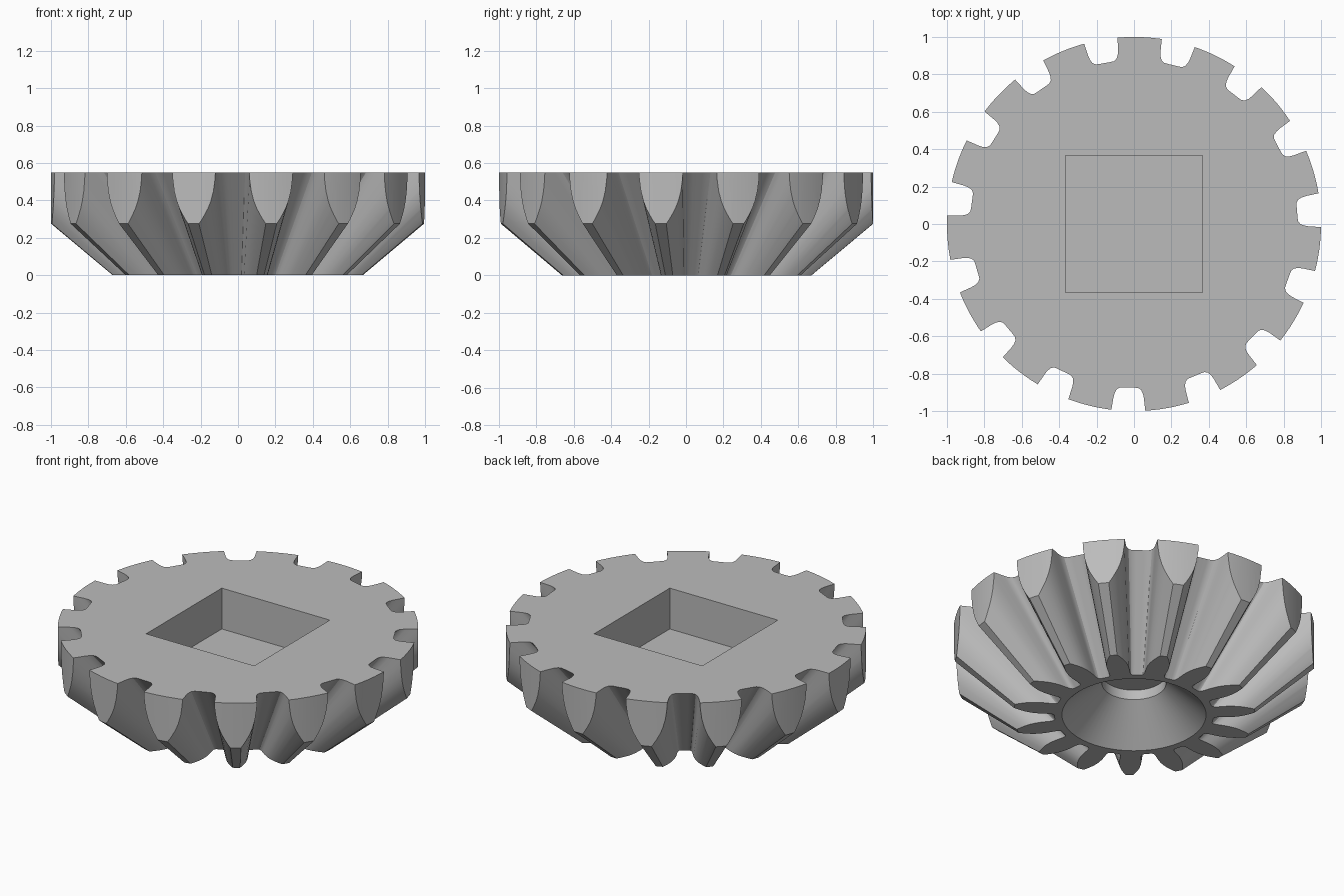
import bpy, bmesh, math

cube = bpy.data.objects.get("Cube")
if cube:
    bpy.data.objects.remove(cube, do_unlink=True)

TEETH = 15
PHASE = math.radians(88.25)
HEIGHT = 0.55
APEX = 0.56  # depth of the cone apex below the base

steel = bpy.data.materials.new("plain grey")
grey = (0.5, 0.5, 0.5, 1)
steel.diffuse_color = grey
steel.use_nodes = True
steel.node_tree.nodes["Principled BSDF"].inputs["Base Color"].default_value = grey


def loft(name, rings):
    """Closed solid through rings of equal point count, capped at both ends."""
    bm = bmesh.new()
    loops = [[bm.verts.new(p) for p in ring] for ring in rings]
    n = len(loops[0])
    for low, high in zip(loops, loops[1:]):
        for i in range(n):
            j = (i + 1) % n
            bm.faces.new((low[i], low[j], high[j], high[i]))
    bm.faces.new(loops[0][::-1])
    bm.faces.new(loops[-1])
    mesh = bpy.data.meshes.new(name)
    bm.to_mesh(mesh)
    bm.free()
    mesh.materials.append(steel)
    obj = bpy.data.objects.new(name, mesh)
    bpy.context.collection.objects.link(obj)
    return obj


def lathe(name, profile, sides, turn=0.0):
    return loft(name, [[(r * math.cos(math.tau * i / sides + turn),
                         r * math.sin(math.tau * i / sides + turn), z)
                        for i in range(sides)] for r, z in profile])


def combine(target, cutter, operation):
    bpy.context.view_layer.objects.active = target
    mod = target.modifiers.new(operation, 'BOOLEAN')
    mod.operation = operation
    mod.solver = 'EXACT'
    mod.object = cutter
    bpy.ops.object.modifier_apply(modifier=mod.name)
    bpy.data.objects.remove(cutter, do_unlink=True)


# Half tooth: angle from tooth centre in degrees, radius per height above apex
half = [(1.7, 1.197), (2.6, 1.165), (3.5, 1.13), (4.5, 1.09), (5.4, 1.045),
        (6.2, 0.99), (6.7, 0.93), (6.9, 0.87), (7.0, 0.84), (7.25, 0.818),
        (7.8, 0.8), (8.8, 0.79), (10.4, 0.788)]
tooth = [(-a, r) for a, r in reversed(half)] + half + [(12, 0.788)]
outline = [(PHASE + math.tau * k / TEETH + math.radians(a), r)
           for k in range(TEETH) for a, r in tooth]

# Toothed cone, trimmed by the outer cylinder
gear = loft("bevel_gear", [[(r * (z + APEX) * math.cos(a), r * (z + APEX) * math.sin(a), z)
                            for a, r in outline] for z in (0, HEIGHT)])
combine(gear, lathe("outer_trim", [(1, -0.2), (1, 0.8)], 180), 'INTERSECT')

# Square pocket in the top
combine(gear, lathe("square_pocket", [(0.366 * math.sqrt(2), 0.3), (0.366 * math.sqrt(2), 0.8)],
                    4, math.pi / 4), 'DIFFERENCE')

# Conical recess with a short bore in the underside
combine(gear, lathe("cone_recess", [(0.511, -0.1), (0.4, 0), (0.178, 0.2), (0.178, 0.26)], 64),
        'DIFFERENCE')

bpy.ops.object.select_all(action='DESELECT')
gear.select_set(True)
bpy.context.view_layer.objects.active = gear
bpy.ops.object.shade_smooth_by_angle(angle=math.radians(30))
